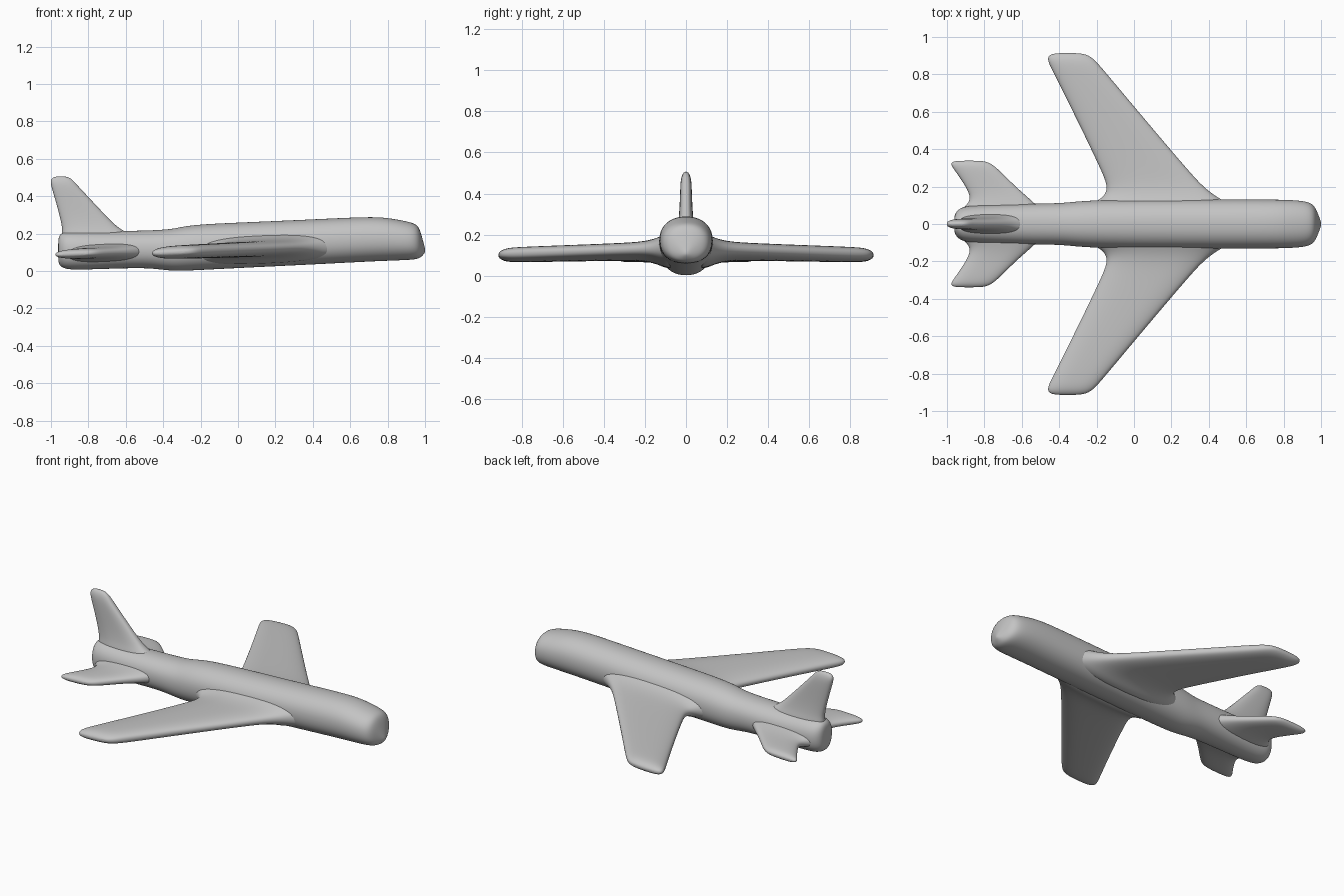
import bpy, bmesh, math
from mathutils import Vector

cube = bpy.data.objects.get("Cube")
if cube:
    bpy.data.objects.remove(cube, do_unlink=True)

grey = bpy.data.materials.new("light_grey")
grey.use_nodes = True
COLOUR = (0.55, 0.55, 0.55, 1.0)
grey.diffuse_color = COLOUR
bsdf = next(n for n in grey.node_tree.nodes if n.type == 'BSDF_PRINCIPLED')
bsdf.inputs["Base Color"].default_value = COLOUR
bsdf.inputs["Roughness"].default_value = 0.6


def loft(name, rings, power, mirror=False, sides=24):
    """Skin superellipse rings given as (centre, half axis a, half axis b)."""
    bm = bmesh.new()
    loops = []
    for centre, a, b in rings:
        loop = []
        for i in range(sides):
            t = 2 * math.pi * i / sides
            c, s = math.cos(t), math.sin(t)
            u = math.copysign(abs(c) ** (2 / power), c)
            v = math.copysign(abs(s) ** (2 / power), s)
            loop.append(bm.verts.new(Vector(centre) + Vector(a) * u + Vector(b) * v))
        loops.append(loop)
    for p, q in zip(loops, loops[1:]):
        for i in range(sides):
            j = (i + 1) % sides
            bm.faces.new((p[i], p[j], q[j], q[i]))
    bm.faces.new(loops[0])
    bm.faces.new(loops[-1])
    bmesh.ops.recalc_face_normals(bm, faces=bm.faces)
    for f in bm.faces:
        f.smooth = True
    mesh = bpy.data.meshes.new(name)
    bm.to_mesh(mesh)
    bm.free()
    mesh.materials.append(grey)
    obj = bpy.data.objects.new(name, mesh)
    bpy.context.scene.collection.objects.link(obj)
    if mirror:
        m = obj.modifiers.new("mirror", 'MIRROR')
        m.use_axis = (False, True, False)
    sub = obj.modifiers.new("smooth", 'SUBSURF')
    sub.levels = sub.render_levels = 2
    return obj


def surface_rings(stations, z0, slope):
    """Rings of a horizontal surface: span y, trailing x, leading x, half thickness."""
    rings = []
    for y, tr, le, th in stations:
        mid, half = (tr + le) / 2, (le - tr) / 2
        rings.append(((mid, y, z0 + slope * mid), (half, 0, half * slope), (0, 0, th)))
    return rings


# Fuselage: x, half width, bottom z, top z
body = [
    (-0.962, 0.03, 0.06, 0.16), (-0.956, 0.06, 0.03, 0.195),
    (-0.93, 0.087, 0.012, 0.21), (-0.88, 0.100, 0.005, 0.215),
    (-0.70, 0.106, 0.011, 0.213), (-0.50, 0.110, 0.017, 0.217),
    (-0.41, 0.112, 0.007, 0.221), (-0.34, 0.117, -0.001, 0.227),
    (-0.25, 0.127, 0.002, 0.249), (0.0, 0.132, 0.015, 0.260),
    (0.40, 0.132, 0.034, 0.277), (0.70, 0.132, 0.050, 0.292),
    (0.80, 0.131, 0.054, 0.286), (0.90, 0.126, 0.058, 0.267),
    (0.945, 0.114, 0.061, 0.255), (0.968, 0.092, 0.067, 0.235),
    (0.982, 0.060, 0.077, 0.190), (0.996, 0.022, 0.093, 0.136),
    (1.001, 0.006, 0.105, 0.116),
]
loft("fuselage", [((x, 0, (lo + hi) / 2), (0, w, 0), (0, 0, (hi - lo) / 2))
                  for x, w, lo, hi in body], 2.2)

# Swept wings, flared where they meet the fuselage
wing = [
    (0.05, -0.27, 0.55, 0.085), (0.10, -0.25, 0.53, 0.080),
    (0.13, -0.185, 0.47, 0.067), (0.165, -0.150, 0.415, 0.055),
    (0.21, -0.146, 0.362, 0.047), (0.28, -0.173, 0.297, 0.042),
    (0.55, -0.302, 0.067, 0.039), (0.80, -0.427, -0.142, 0.037),
    (0.865, -0.460, -0.198, 0.034), (0.897, -0.463, -0.232, 0.025),
    (0.915, -0.430, -0.280, 0.009),
]
loft("wings", surface_rings(wing, 0.114, 0.04), 2.6, mirror=True)

# Tailplane
tail = [
    (0.03, -0.93, -0.48, 0.055), (0.08, -0.925, -0.50, 0.050),
    (0.11, -0.885, -0.53, 0.043), (0.15, -0.876, -0.575, 0.035),
    (0.20, -0.900, -0.632, 0.030), (0.27, -0.947, -0.703, 0.028),
    (0.31, -0.977, -0.745, 0.025), (0.328, -0.979, -0.775, 0.018),
    (0.339, -0.955, -0.810, 0.007),
]
loft("tailplane", surface_rings(tail, 0.127, 0.04), 2.6, mirror=True)

# Upright fin: z, trailing x, leading x, half thickness
fin = [
    (0.10, -0.930, -0.50, 0.060), (0.17, -0.945, -0.54, 0.058),
    (0.21, -0.943, -0.60, 0.050), (0.235, -0.941, -0.645, 0.042),
    (0.30, -0.955, -0.710, 0.033), (0.40, -0.983, -0.803, 0.029),
    (0.46, -1.001, -0.860, 0.027), (0.49, -1.004, -0.885, 0.020),
    (0.507, -0.980, -0.915, 0.008),
]
loft("tail_fin", [(((tr + le) / 2, 0, z), ((le - tr) / 2, 0, 0), (0, th, 0))
                  for z, tr, le, th in fin], 2.6)
